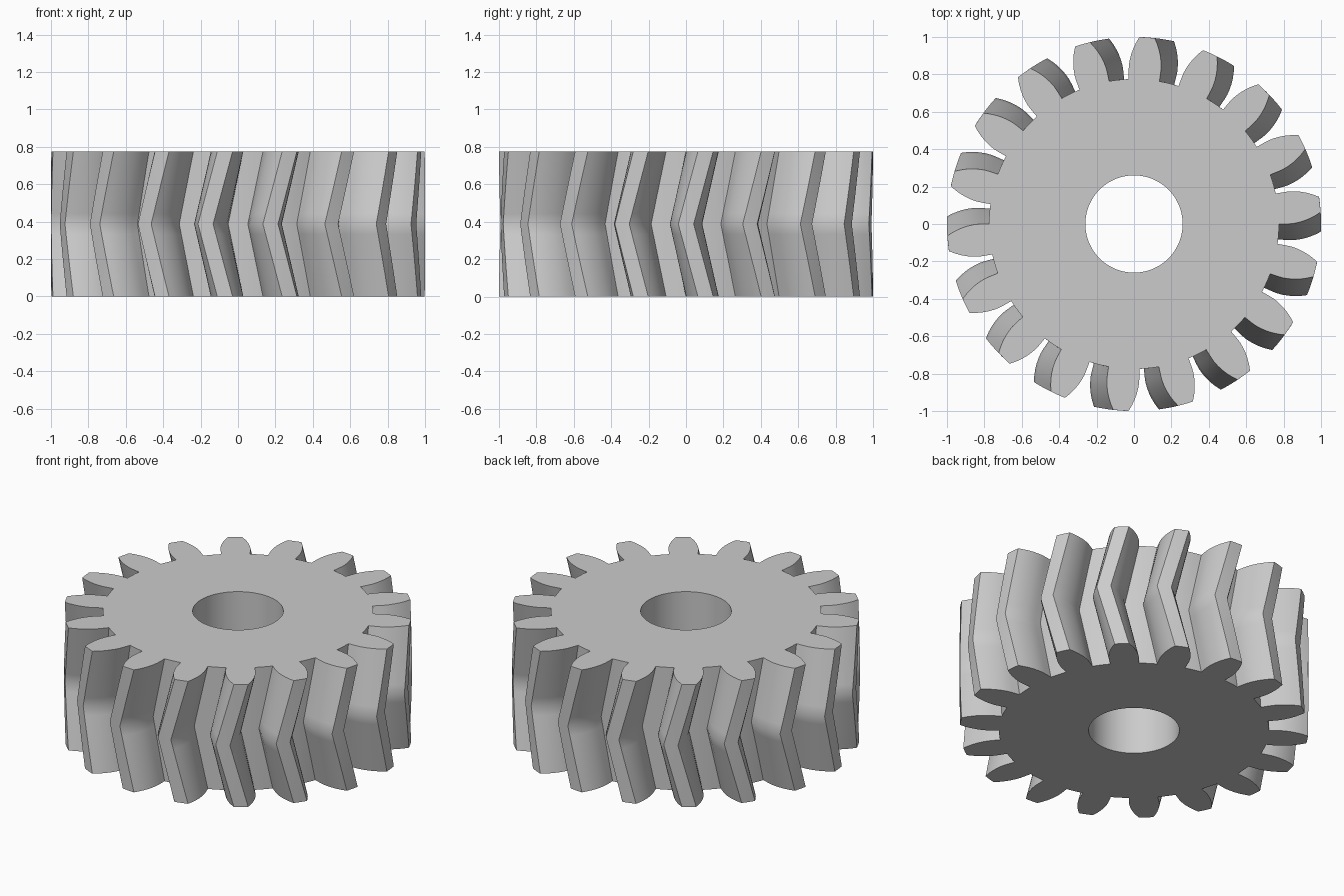
import bpy, bmesh
from math import radians, cos, sin

TEETH = 18
HEIGHT = 0.775
HOLE = 0.26
TWIST = 6.0       # degrees between the middle and either end
LAYERS = 14

if "Cube" in bpy.data.objects:
    bpy.data.objects.remove(bpy.data.objects["Cube"], do_unlink=True)

# One flank of a tooth: (radius, half angle in degrees), root to tip
FLANK = [(0.775, 6.1), (0.82, 6.0), (0.85, 5.85), (0.88, 5.45),
         (0.91, 4.9), (0.94, 4.2), (0.97, 3.35), (1.0, 2.35)]


def gear_outline():
    """Polar points (radius, degrees) around the whole gear."""
    pitch = 360 / TEETH
    root = FLANK[0][0]
    tooth = [(r, -a) for r, a in FLANK] + [(1.0, 0)]
    tooth += [(r, a) for r, a in reversed(FLANK)]
    tooth += [(root, pitch / 2 - 1.5), (root, pitch / 2 + 1.5)]
    return [(r, a + k * pitch) for k in range(TEETH) for r, a in tooth]


def ring(bm, points, z, turn):
    return [bm.verts.new((r * cos(radians(a + turn)), r * sin(radians(a + turn)), z))
            for r, a in points]


def bridge(bm, low, high):
    n = len(low)
    for i in range(n):
        j = (i + 1) % n
        bm.faces.new((low[i], low[j], high[j], high[i]))


bm = bmesh.new()
outline = gear_outline()
bore = [(HOLE, a) for r, a in outline]

# Herringbone toothed wall, twisting one way and back again
walls = []
for k in range(LAYERS + 1):
    t = k / LAYERS
    walls.append(ring(bm, outline, HEIGHT * t, TWIST * abs(2 * t - 1)))
for low, high in zip(walls, walls[1:]):
    bridge(bm, low, high)

# Shaft hole and the two flat end faces
bore_low = ring(bm, bore, 0, TWIST)
bore_high = ring(bm, bore, HEIGHT, TWIST)
bridge(bm, bore_high, bore_low)
bridge(bm, bore_low, walls[0])
bridge(bm, walls[-1], bore_high)
bmesh.ops.recalc_face_normals(bm, faces=bm.faces)

mesh = bpy.data.meshes.new("herringbone_gear")
bm.to_mesh(mesh)
bm.free()
gear = bpy.data.objects.new("herringbone_gear", mesh)
bpy.context.collection.objects.link(gear)

# Plain grey material
grey = bpy.data.materials.new("light_grey")
grey.use_nodes = True
colour = (0.6, 0.6, 0.6, 1)
grey.diffuse_color = colour
grey.node_tree.nodes["Principled BSDF"].inputs["Base Color"].default_value = colour
mesh.materials.append(grey)

# Smooth flanks with crisp tips, roots and rims
bpy.ops.object.select_all(action='DESELECT')
gear.select_set(True)
bpy.context.view_layer.objects.active = gear
bpy.ops.object.shade_smooth_by_angle(angle=radians(38))
